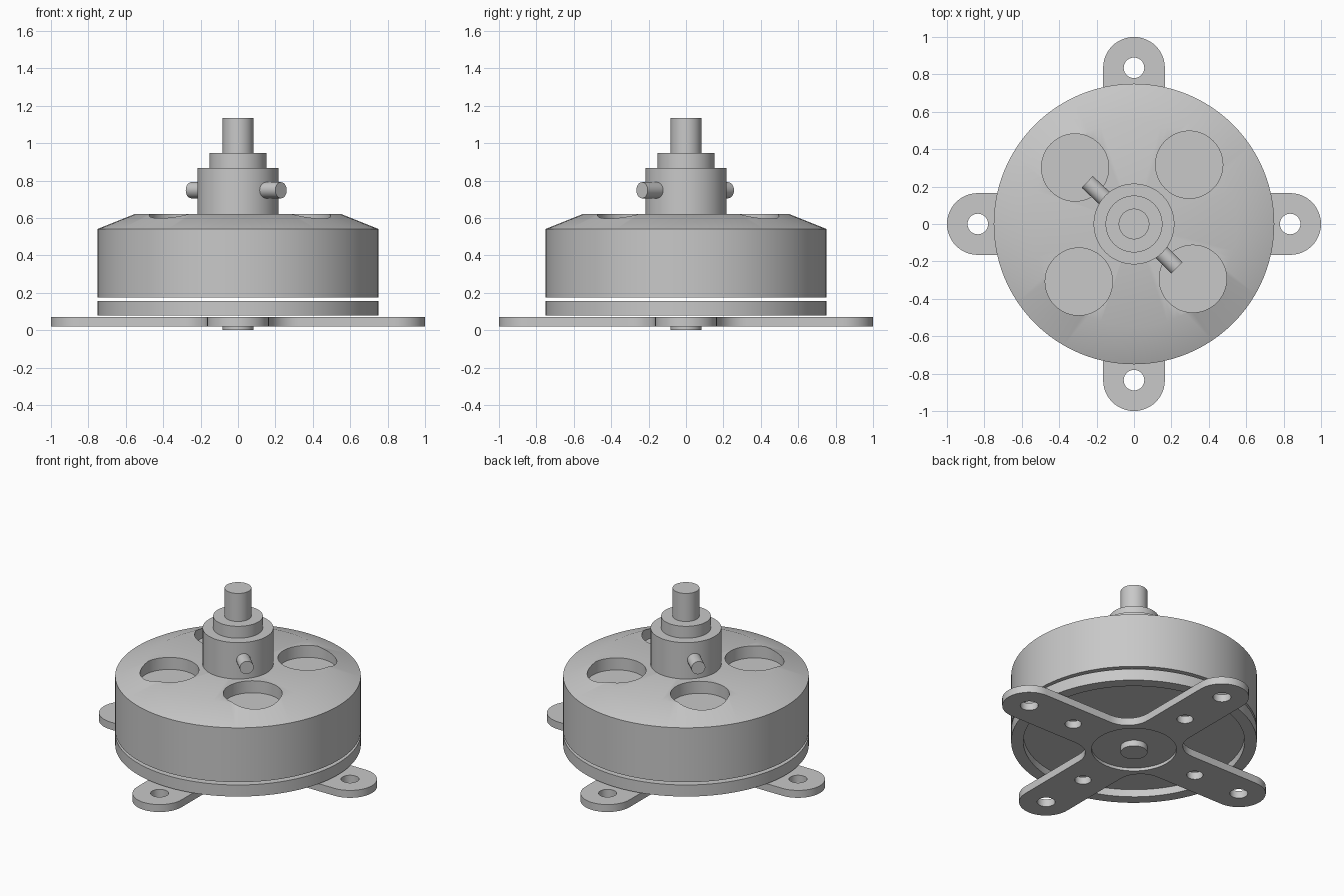
import bpy
import bmesh
import math
from mathutils import Matrix, Vector

cube = bpy.data.objects.get("Cube")
if cube:
    bpy.data.objects.remove(cube, do_unlink=True)

GREY = 0.58
metal = bpy.data.materials.new("grey metal")
metal.use_nodes = True
metal.diffuse_color = (GREY, GREY, GREY, 1)
metal.node_tree.nodes["Principled BSDF"].inputs["Base Color"].default_value = (GREY, GREY, GREY, 1)


def add_object(name, bm):
    bmesh.ops.remove_doubles(bm, verts=bm.verts, dist=1e-5)
    bmesh.ops.recalc_face_normals(bm, faces=bm.faces)
    mesh = bpy.data.meshes.new(name)
    bm.to_mesh(mesh)
    bm.free()
    mesh.materials.append(metal)
    obj = bpy.data.objects.new(name, mesh)
    bpy.context.collection.objects.link(obj)
    return obj


def lathe(name, profile, segments=96):
    """Spin an (r, z) profile that starts and ends on the axis."""
    bm = bmesh.new()
    verts = [bm.verts.new((r, 0, z)) for r, z in profile]
    edges = [bm.edges.new(pair) for pair in zip(verts, verts[1:])]
    bmesh.ops.spin(bm, geom=verts + edges, cent=(0, 0, 0), axis=(0, 0, 1),
                   angle=math.tau, steps=segments, use_merge=True)
    return add_object(name, bm)


def rod(name, start, end, radius, segments=48):
    start, end = Vector(start), Vector(end)
    axis = end - start
    place = Matrix.Translation((start + end) / 2) @ axis.to_track_quat("Z", "Y").to_matrix().to_4x4()
    bm = bmesh.new()
    bmesh.ops.create_cone(bm, cap_ends=True, segments=segments, radius1=radius,
                          radius2=radius, depth=axis.length, matrix=place)
    return add_object(name, bm)


def drill(obj, x, y, radius, bottom, top):
    """Cut a vertical round hole and discard the cutter."""
    cutter = rod("hole_cutter", (x, y, bottom), (x, y, top), radius)
    cutter.hide_render = True
    mod = obj.modifiers.new("hole", "BOOLEAN")
    mod.operation = "DIFFERENCE"
    mod.solver = "EXACT"
    mod.object = cutter
    bpy.context.view_layer.objects.active = obj
    bpy.ops.object.modifier_apply(modifier=mod.name)
    bpy.data.objects.remove(cutter, do_unlink=True)


def smooth(obj):
    bpy.ops.object.select_all(action="DESELECT")
    obj.select_set(True)
    bpy.context.view_layer.objects.active = obj
    bpy.ops.object.shade_smooth_by_angle(angle=math.radians(30))


parts = []

# Rotor bell with sloped shoulder and four shallow round pockets
bell = lathe("rotor_bell", [(0, 0.175), (0.75, 0.175), (0.75, 0.541), (0.55, 0.621), (0, 0.621)])
for x, y in [(-0.315, 0.302), (0.295, 0.317), (-0.295, -0.308), (0.315, -0.293)]:
    drill(bell, x, y, 0.18, 0.54, 0.8)
parts.append(bell)

# Lower ring with a recessed underside
parts.append(lathe("base_ring", [(0, 0.128), (0.676, 0.128), (0.676, 0.078), (0.75, 0.078),
                                 (0.75, 0.156), (0, 0.156)]))

# Stepped hub, collar and output shaft
parts.append(lathe("hub", [(0, 0.6), (0.216, 0.6), (0.216, 0.866), (0.152, 0.866),
                           (0.152, 0.946), (0, 0.946)], 64))
parts.append(rod("output_shaft", (0, 0, 0.9), (0, 0, 1.135), 0.082))
parts.append(rod("shaft_end", (0, 0, 0), (0, 0, 0.06), 0.082))

# Set screws on opposite sides of the hub
parts.append(rod("back_set_screw", (-0.09, 0.075, 0.748), (-0.25, 0.225, 0.748), 0.043))
parts.append(rod("front_set_screw", (0.08, -0.085, 0.748), (0.23, -0.235, 0.748), 0.043))

# Cross mount: rounded arm ends joined by concave fillets
HALF, FILLET, REACH, BASE = 0.165, 0.16, 0.835, 0.02
outline = []
for arm in range(4):
    turn = Matrix.Rotation(arm * math.pi / 2, 3, "Z")
    for i in range(25):
        a = -math.pi / 2 + math.pi * i / 24
        outline.append(turn @ Vector((REACH + HALF * math.cos(a), HALF * math.sin(a), BASE)))
    corner = HALF + FILLET
    for i in range(13):
        a = -math.pi / 2 - math.pi / 2 * i / 12
        outline.append(turn @ Vector((corner + FILLET * math.cos(a), corner + FILLET * math.sin(a), BASE)))
bm = bmesh.new()
face = bm.faces.new([bm.verts.new(p) for p in outline])
raised = bmesh.ops.extrude_face_region(bm, geom=[face])["geom"]
bmesh.ops.translate(bm, vec=(0, 0, 0.05),
                    verts=[v for v in raised if isinstance(v, bmesh.types.BMVert)])
mount = add_object("cross_mount", bm)
for arm in range(4):
    a = arm * math.pi / 2
    for distance, radius in [(REACH, 0.055), (0.485, 0.05)]:
        drill(mount, distance * math.cos(a), distance * math.sin(a), radius, -0.1, 0.2)
drill(mount, 0, 0, 0.26, -0.1, 0.04)
parts.append(mount)

for part in parts:
    smooth(part)
